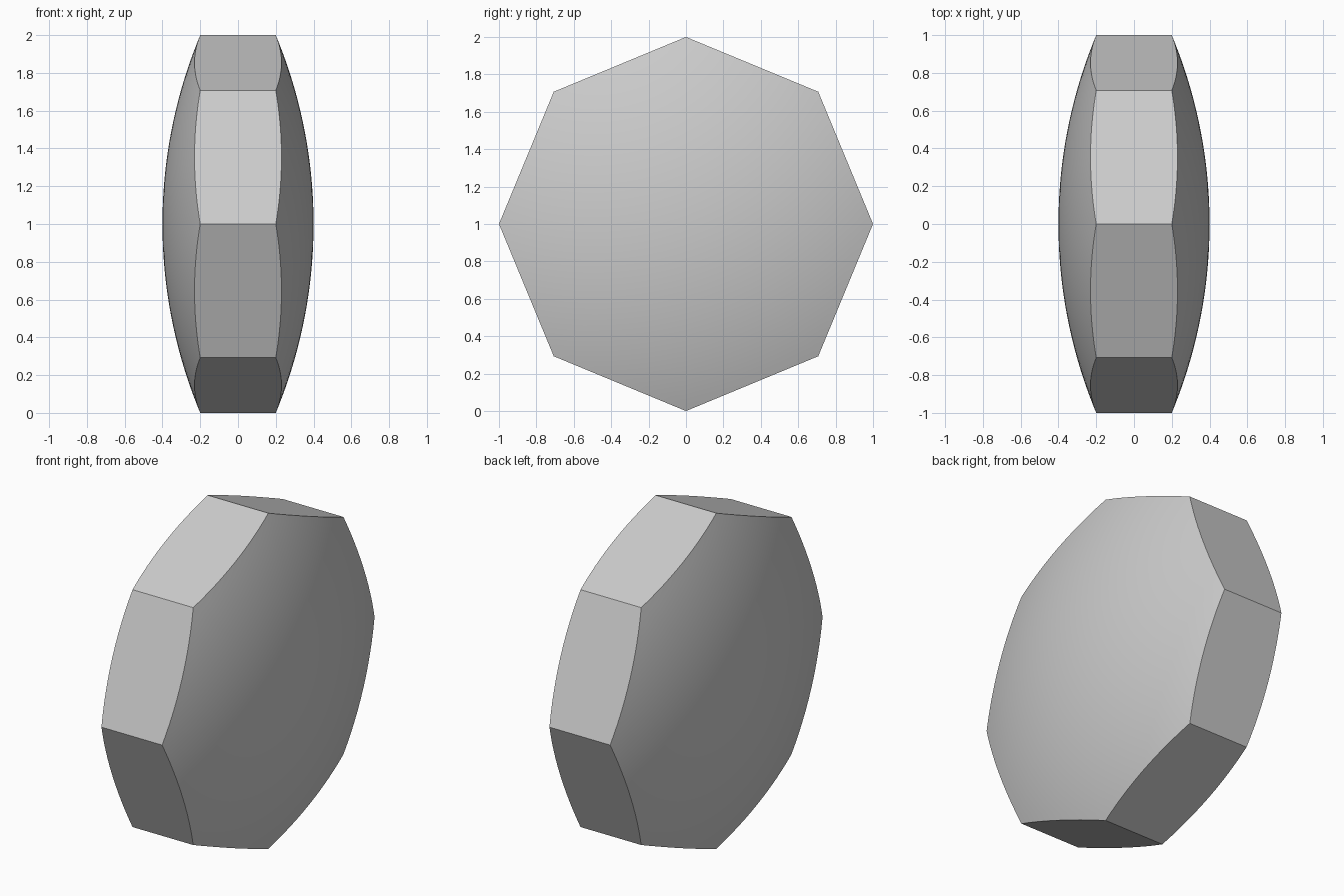
import bpy
import bmesh
from math import cos, sin, tau, sqrt, radians
from mathutils import Vector

cube = bpy.data.objects.get("Cube")
if cube:
    bpy.data.objects.remove(cube, do_unlink=True)

SIDES = 8       # flat rim panels
STEPS = 12      # divisions along each panel
RINGS = 24      # rings from the dome centre to the rim
RADIUS = 1.0
RIM_X = 0.2     # half width at the rim corners
DOME = 0.2      # rise of each dome above the rim corners
SPHERE = (RADIUS ** 2 + DOME ** 2) / (2 * DOME)
OFFSET = RIM_X + DOME - SPHERE


def make_material(name, value):
    mat = bpy.data.materials.new(name)
    mat.use_nodes = True
    colour = (value, value, value, 1)
    mat.diffuse_color = colour
    mat.node_tree.nodes["Principled BSDF"].inputs["Base Color"].default_value = colour
    return mat


# Octagon outline in the y-z plane, each edge subdivided
corners = [Vector((0, cos(tau * i / SIDES), sin(tau * i / SIDES))) * RADIUS
           for i in range(SIDES)]
outline = [corners[i].lerp(corners[(i + 1) % SIDES], j / STEPS)
           for i in range(SIDES) for j in range(STEPS)]
count = len(outline)
bm = bmesh.new()


def add_dome(side):
    """Spherical cap trimmed to the octagon; returns its rim vertices."""
    def point(p):
        x = OFFSET + sqrt(SPHERE ** 2 - p.length_squared)
        return bm.verts.new((side * x, p.y, p.z + RADIUS))

    centre = point(Vector())
    inner = None
    for k in range(1, RINGS + 1):
        ring = [point(p * (k / RINGS)) for p in outline]
        for i in range(count):
            n = (i + 1) % count
            if inner:
                bm.faces.new((inner[i], ring[i], ring[n], inner[n]))
            else:
                bm.faces.new((centre, ring[i], ring[n]))
        inner = ring
    return inner


# Two domes joined by eight flat rim panels
left, right = add_dome(1), add_dome(-1)
for s in range(SIDES):
    span = [(s * STEPS + j) % count for j in range(STEPS + 1)]
    bm.faces.new([left[i] for i in span] + [right[i] for i in reversed(span)])
bmesh.ops.recalc_face_normals(bm, faces=bm.faces)

mesh = bpy.data.meshes.new("domed_octagon")
bm.to_mesh(mesh)
bm.free()
mesh.materials.append(make_material("light grey", 0.6))
body = bpy.data.objects.new("domed_octagon", mesh)
bpy.context.collection.objects.link(body)

# Smooth domes, crisp rim
bpy.ops.object.select_all(action="DESELECT")
body.select_set(True)
bpy.context.view_layer.objects.active = body
bpy.ops.object.shade_smooth_by_angle(angle=radians(30))
